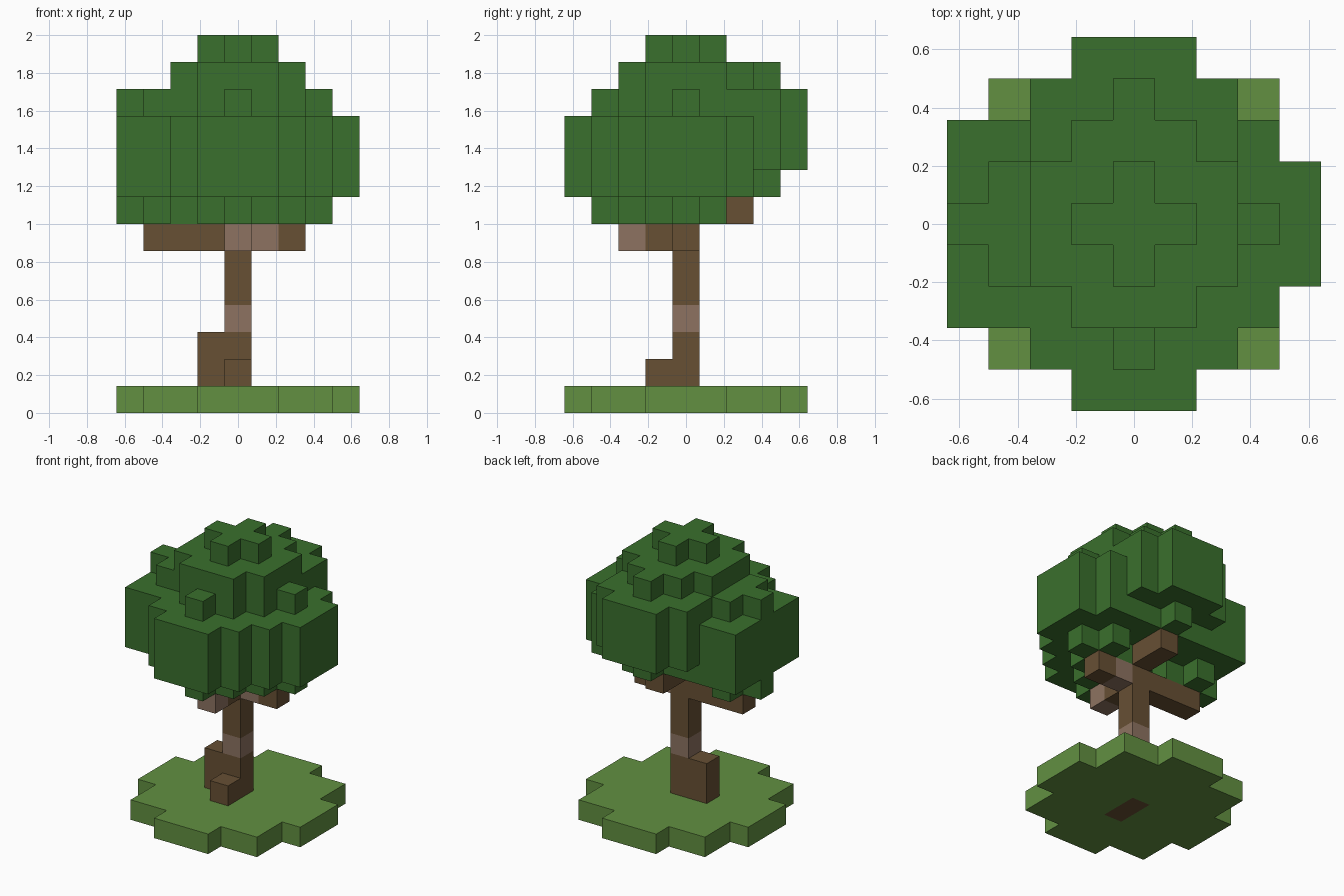
import bpy
import bmesh
from mathutils import Vector

cube = bpy.data.objects.get("Cube")
if cube:
    bpy.data.objects.remove(cube, do_unlink=True)

UNIT = 1 / 7  # edge length of one block


def material(name, rgb):
    mat = bpy.data.materials.new(name)
    mat.use_nodes = True
    color = (*rgb, 1)
    mat.diffuse_color = color
    bsdf = next(n for n in mat.node_tree.nodes if n.type == 'BSDF_PRINCIPLED')
    bsdf.inputs["Base Color"].default_value = color
    return mat


grass = material("grass_green", (0.122, 0.279, 0.053))
leaf = material("leaf_green", (0.042, 0.162, 0.026))
bark = material("bark_brown", (0.136, 0.080, 0.034))
pale = material("pale_bark", (0.266, 0.171, 0.119))


def box(xs, ys, zs):
    """All block cells in inclusive ranges."""
    return {(x, y, z) for x in range(xs[0], xs[1] + 1)
            for y in range(ys[0], ys[1] + 1)
            for z in range(zs[0], zs[1] + 1)}


def leaf_ball(cx, cy, cz):
    """Blocky ball five cells wide, with a plus-shaped top and bottom."""
    cells = set()
    for x, y, z in box((-2, 2), (-2, 2), (-2, 2)):
        if x * x + y * y + z * z <= 6 and not (abs(z) == 2 and abs(x) + abs(y) > 1):
            cells.add((cx + x, cy + y, cz + z))
        elif abs(z) < 2 and abs(x) + abs(y) < 4:
            cells.add((cx + x, cy + y, cz + z))
    return {c for c in cells if abs(c[0]) <= 4 and abs(c[1]) <= 4}


# Wooden parts
trunk = box((0, 0), (0, 0), (0, 8))
front_root = box((0, 0), (-1, -1), (0, 1))
side_root = box((-1, -1), (0, 0), (1, 2))
right_branch = box((-3, -1), (0, 0), (6, 6))
left_branch = box((1, 2), (0, 0), (6, 6))
front_branch = box((0, 0), (-2, -1), (6, 6))
back_branch = box((0, 0), (1, 2), (7, 7))
wood = (trunk | front_root | side_root | right_branch | left_branch
        | front_branch | back_branch)
pale_cells = {(0, 0, 3), (1, 0, 6), (0, -2, 6)}

# Grass disc and overlapping leaf balls
ground = (box((-3, 3), (-3, 3), (0, 0)) | box((-4, 4), (-1, 1), (0, 0))
          | box((-1, 1), (-4, 4), (0, 0))) - wood
canopy = set()
for centre in ((0, 0, 11), (0, 2, 10), (-3, 0, 9), (2, 0, 9), (0, -2, 9)):
    canopy |= leaf_ball(*centre)
canopy -= wood

occupied = wood | ground | canopy


def build(name, cells, mats):
    """Mesh the exposed sides of the cells."""
    bm = bmesh.new()
    for cell in sorted(cells):
        for axis in range(3):
            for side in (-1, 1):
                near = list(cell)
                near[axis] += side
                if tuple(near) in occupied:
                    continue
                corners = []
                for u, v in ((-1, -1), (1, -1), (1, 1), (-1, 1)):
                    p = Vector(cell) + Vector((0, 0, 0.5))
                    p[axis] += side / 2
                    p[(axis + 1) % 3] += u / 2
                    p[(axis + 2) % 3] += v / 2
                    corners.append(bm.verts.new(p * UNIT))
                face = bm.faces.new(corners[::side])
                face.material_index = int(len(mats) > 1 and cell in pale_cells)
    bmesh.ops.remove_doubles(bm, verts=bm.verts[:], dist=0.001)
    mesh = bpy.data.meshes.new(name)
    bm.to_mesh(mesh)
    bm.free()
    for mat in mats:
        mesh.materials.append(mat)
    bpy.context.collection.objects.link(bpy.data.objects.new(name, mesh))


build("ground", ground, [grass])
build("canopy", canopy, [leaf])
for name, cells in (("trunk", trunk), ("front_root", front_root),
                    ("side_root", side_root), ("right_branch", right_branch),
                    ("left_branch", left_branch), ("front_branch", front_branch),
                    ("back_branch", back_branch)):
    build(name, cells, [bark, pale])
